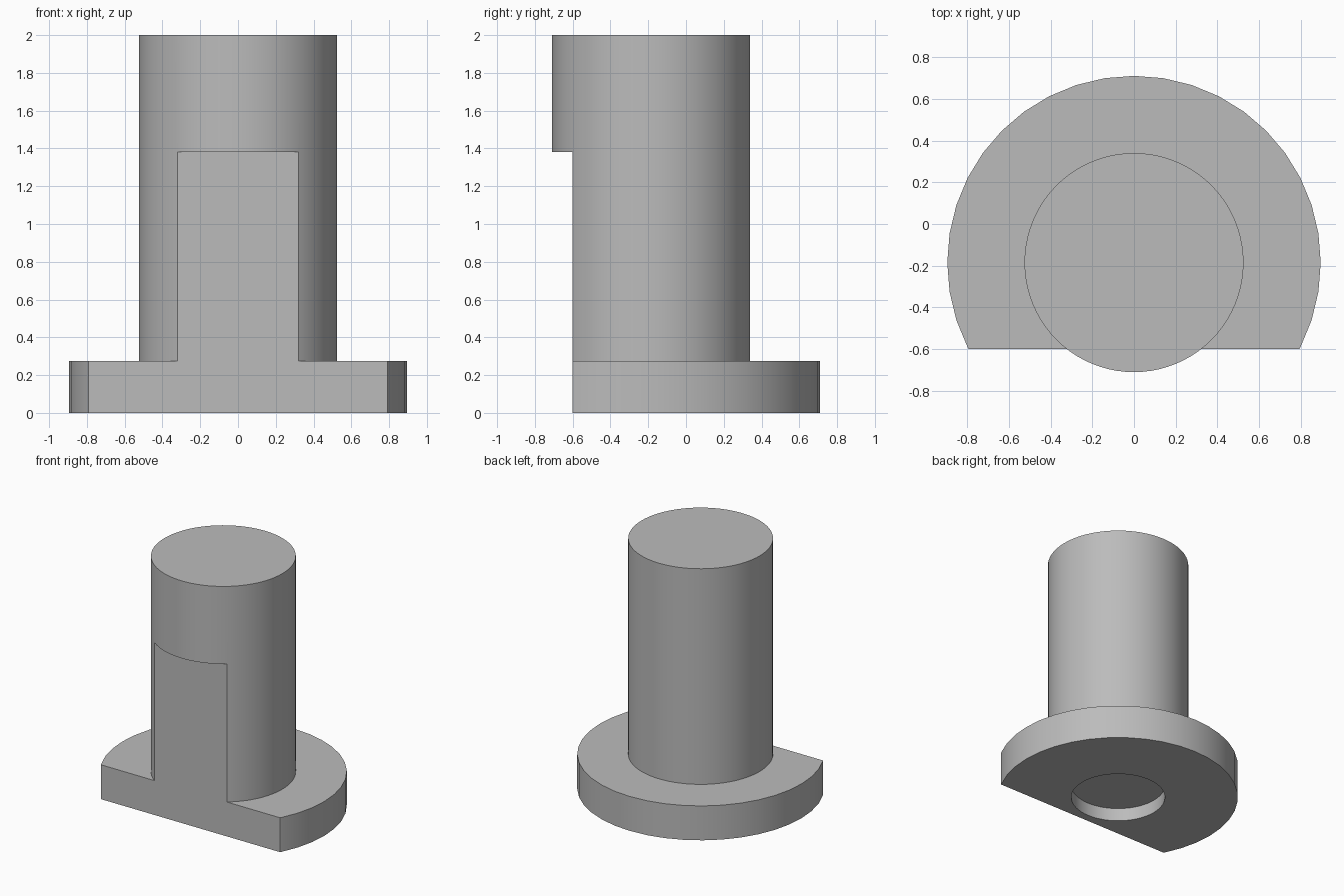
import bpy
import math

if "Cube" in bpy.data.objects:
    bpy.data.objects.remove(bpy.data.objects["Cube"], do_unlink=True)

AXIS_Y = -0.185      # common axis of shaft, flange and recess
FLAT_Y = -0.60       # flat cut across the front
FLAT_TOP = 1.38

grey = bpy.data.materials.new("plain_grey")
grey.use_nodes = True
colour = (0.50, 0.50, 0.50, 1)
grey.diffuse_color = colour
grey.node_tree.nodes["Principled BSDF"].inputs["Base Color"].default_value = colour


def cylinder(name, radius, z0, z1, sides):
    bpy.ops.mesh.primitive_cylinder_add(
        vertices=sides, radius=radius, depth=z1 - z0,
        location=(0, AXIS_Y, (z0 + z1) / 2))
    ob = bpy.context.object
    ob.name = name
    ob.data.materials.append(grey)
    return ob


def combine(target, tool, operation):
    mod = target.modifiers.new(operation.lower(), 'BOOLEAN')
    mod.operation = operation
    mod.solver = 'EXACT'
    mod.object = tool
    bpy.context.view_layer.objects.active = target
    bpy.ops.object.modifier_apply(modifier=mod.name)
    bpy.data.objects.remove(tool, do_unlink=True)


# Flange and shaft joined into one solid
body = cylinder("flanged_shaft", 0.895, 0, 0.275, 40)
combine(body, cylinder("shaft", 0.525, 0.15, 2.0, 80), 'UNION')

# Flat face through the flange and lower shaft
bpy.ops.mesh.primitive_cube_add(size=1)
cutter = bpy.context.object
cutter.name = "flat_cutter"
cutter.scale = (3, 1, FLAT_TOP + 0.5)
cutter.location = (0, FLAT_Y - 0.5, (FLAT_TOP - 0.5) / 2)
cutter.data.materials.append(grey)
combine(body, cutter, 'DIFFERENCE')

# Shallow round recess underneath
combine(body, cylinder("recess_cutter", 0.35, -0.1, 0.105, 64), 'DIFFERENCE')

# Smooth round walls, crisp edges
bpy.ops.object.select_all(action='DESELECT')
body.select_set(True)
bpy.context.view_layer.objects.active = body
bpy.ops.object.shade_smooth_by_angle(angle=math.radians(30))
